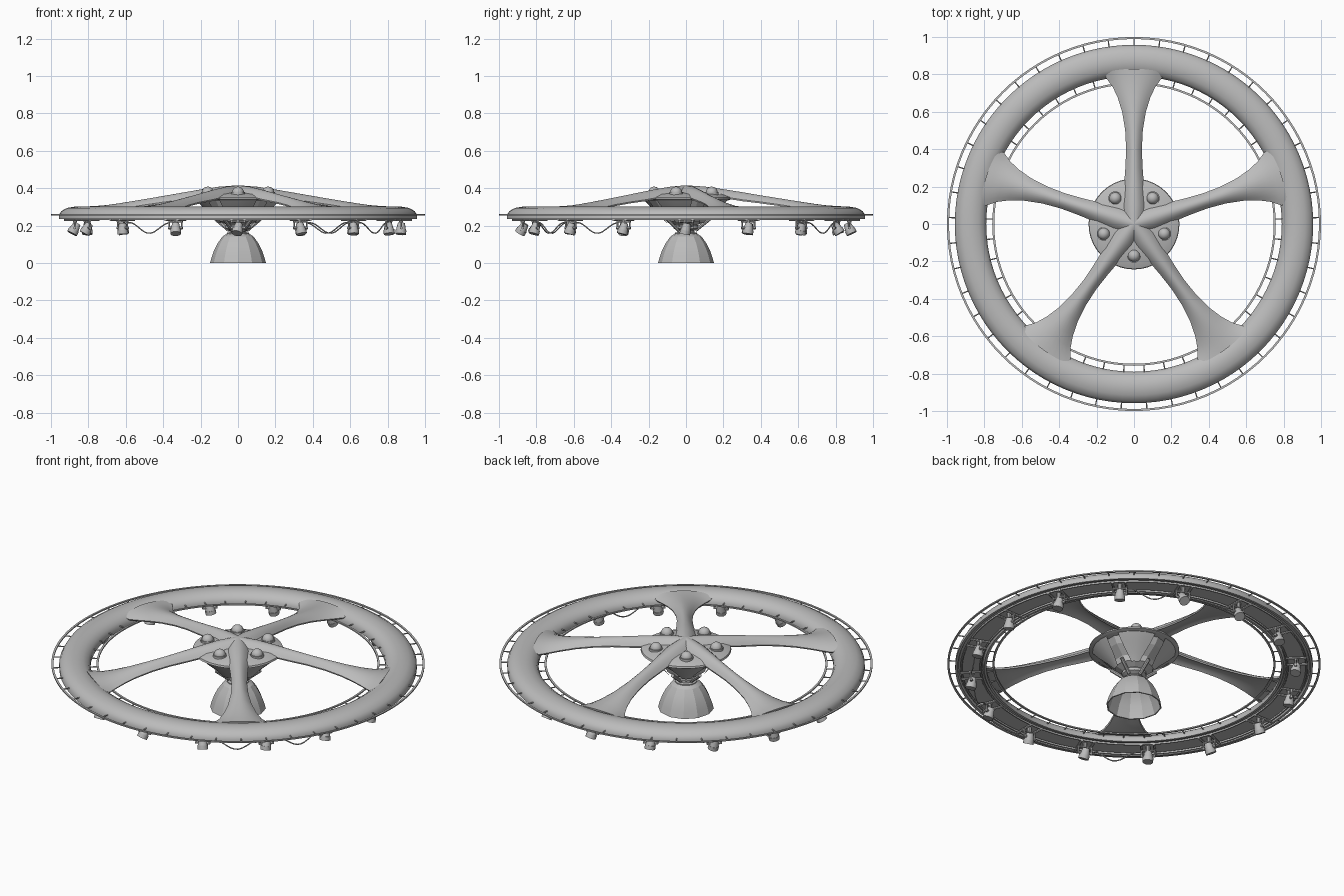
import bpy, bmesh, math, random
from mathutils import Vector, Matrix

if "Cube" in bpy.data.objects:
    bpy.data.objects.remove(bpy.data.objects["Cube"])

random.seed(4)
TAU = 2 * math.pi
grey = bpy.data.materials.new("warm_grey")
grey.diffuse_color = (0.5, 0.5, 0.5, 1)
grey.use_nodes = True
grey.node_tree.nodes["Principled BSDF"].inputs["Base Color"].default_value = grey.diffuse_color


def finish(name, bm, angle=35):
    bmesh.ops.recalc_face_normals(bm, faces=bm.faces)
    me = bpy.data.meshes.new(name)
    bm.to_mesh(me)
    bm.free()
    me.materials.append(grey)
    ob = bpy.data.objects.new(name, me)
    bpy.context.collection.objects.link(ob)
    if angle:
        bpy.ops.object.select_all(action='DESELECT')
        ob.select_set(True)
        bpy.context.view_layer.objects.active = ob
        bpy.ops.object.shade_smooth_by_angle(angle=math.radians(angle))
    return ob


def lathe(bm, prof, n, closed=False, phase=0.0):
    """Revolve (radius, z) points around z."""
    rings = []
    for r, z in prof:
        if r < 1e-5:
            rings.append([bm.verts.new((0, 0, z))] * n)
        else:
            rings.append([bm.verts.new((r * math.cos(phase + TAU * i / n),
                                        r * math.sin(phase + TAU * i / n), z)) for i in range(n)])
    pairs = list(zip(rings, rings[1:])) + ([(rings[-1], rings[0])] if closed else [])
    for a, b in pairs:
        for i in range(n):
            j = (i + 1) % n
            vs = list(dict.fromkeys((a[i], a[j], b[j], b[i])))
            if len(vs) > 2:
                bm.faces.new(vs)


def rod(bm, a, b, r1, r2=None, n=6):
    """Capped cylinder or cone between two points."""
    a, b = Vector(a), Vector(b)
    d = b - a
    m = Matrix.Translation((a + b) / 2) @ d.to_track_quat('Z', 'Y').to_matrix().to_4x4()
    bmesh.ops.create_cone(bm, cap_ends=True, segments=n, radius1=r1,
                          radius2=r1 if r2 is None else r2, depth=d.length, matrix=m)


def polar(r, a, z):
    return Vector((r * math.cos(a), r * math.sin(a), z))


# Rounded main ring with a recessed underside
bm = bmesh.new()
lathe(bm, [(.79, .235), (.79, .255), (.802, .277), (.83, .295), (.872, .302), (.915, .295),
           (.946, .277), (.958, .255), (.958, .235), (.945, .235), (.94, .248),
           (.81, .248), (.803, .235)], 96, True)
finish("main_ring", bm)

# Thin guard rails, each held by short radial pegs
for name, r0, r1, edge in (("outer_rail", .989, 1.0, .95), ("inner_rail", .747, .758, .80)):
    bm = bmesh.new()
    lathe(bm, [(r0, .255), (r1, .255), (r1, .262), (r0, .262)], 96, True)
    for k in range(45):
        a = math.radians(90 + 8 * k)
        rod(bm, polar((r0 + r1) / 2, a, .2585), polar(edge, a, .2585), .0035, n=5)
    finish(name, bm)

# Flared spokes: radius, half width, crown height, side drop
SECTIONS = [(0, .045, .416, .03), (.1, .058, .409, .035), (.2, .054, .395, .04),
            (.3, .046, .379, .04), (.4, .042, .362, .035), (.5, .047, .346, .033),
            (.6, .063, .330, .033), (.68, .087, .318, .035), (.74, .113, .310, .036),
            (.79, .145, .306, .034), (.83, .168, .304, .022)]
for k in range(5):
    bm = bmesh.new()
    a = math.radians(90 + 72 * k)
    fwd, side = Vector((math.cos(a), math.sin(a), 0)), Vector((-math.sin(a), math.cos(a), 0))
    rows = []
    for r, w, z, h in SECTIONS:
        row = []
        us = [-1 + i / 5 for i in range(11)]
        for u in us:
            back = .022 * u * u * (r / .83) ** 8
            row.append(bm.verts.new(fwd * (r - back) + side * (w * u) + Vector((0, 0, z - h * u * u))))
        for u in us[::-1]:
            back = .022 * u * u * (r / .83) ** 8
            row.append(bm.verts.new(fwd * (r - back) + side * (w * u * .96)
                                    + Vector((0, 0, z - h - .008 + .012 * (1 - u * u)))))
        rows.append(row)
    n = len(rows[0])
    for p, q in zip(rows, rows[1:]):
        for i in range(n):
            j = (i + 1) % n
            bm.faces.new((p[i], p[j], q[j], q[i]))
    bm.faces.new(rows[0])
    bm.faces.new(rows[-1][::-1])
    finish("spoke_%d" % (k + 1), bm, 45)

# Hub plate with a tapering faceted body under it
bm = bmesh.new()
lathe(bm, [(0, .385), (.1, .38), (.2, .368), (.24, .352), (.243, .342), (.225, .335), (0, .335)], 40)
finish("hub_plate", bm)
bm = bmesh.new()
lathe(bm, [(0, .34), (.205, .34), (.175, .30), (.115, .255), (.105, .225), (.065, .205), (0, .205)],
      10, phase=math.radians(18))
finish("hub_body", bm, 0)

# Shell panels and struts around the hub body
bm = bmesh.new()
for k in range(5):
    a = math.radians(54 + 72 * k)
    grid = []
    for r, z, half in ((.232, .345, 27), (.19, .30, 25), (.14, .255, 20), (.105, .215, 12)):
        grid.append([bm.verts.new(polar(r, a + math.radians(half * t), z)) for t in (-1, -.5, 0, .5, 1)])
    faces = [bm.faces.new((p[i], p[i + 1], q[i + 1], q[i]))
             for p, q in zip(grid, grid[1:]) for i in range(4)]
    bmesh.ops.solidify(bm, geom=faces, thickness=.006)
    b = a + math.radians(36)
    rod(bm, polar(.05, b, .175), polar(.125, b, .235), .01, n=8)
finish("hub_shells", bm)

# Domes on the hub plate
bm = bmesh.new()
for k in range(5):
    p = polar(.17, math.radians(54 + 72 * k), .375)
    rod(bm, p - Vector((0, 0, .02)), p + Vector((0, 0, .004)), .037, n=20)
    bmesh.ops.create_uvsphere(bm, u_segments=20, v_segments=10, radius=.032,
                              matrix=Matrix.Translation(p + Vector((0, 0, .002))))
finish("hub_domes", bm)

# Neck joint and bell
bm = bmesh.new()
lathe(bm, [(0, .225), (.05, .22), (.066, .20), (.066, .185), (.045, .175), (.045, .165),
           (.06, .162), (.06, .15), (0, .15)], 20)
finish("neck", bm)
bm = bmesh.new()
lathe(bm, [(0, .166), (.05, .164), (.082, .143), (.108, .108), (.128, .068), (.140, .035), (.15, 0),
           (.143, 0), (.122, .065), (.10, .105), (.075, .135), (0, .152)], 12)
finish("bell", bm, 20)

# Pipes running round the underside
for name, r in (("inner_pipe", .822), ("outer_pipe", .925)):
    bm = bmesh.new()
    lathe(bm, [(r + .006 * math.cos(TAU * i / 6), .236 + .006 * math.sin(TAU * i / 6))
               for i in range(6)], 96, True)
    finish(name, bm, 60)

# Hanging lamps: mount bar, yoke and tapered can
for k in range(16):
    a = TAU * k / 16
    out, tan = polar(1, a, 0), polar(1, a + TAU / 4, 0)
    c = polar(.872, a, .188)
    bm = bmesh.new()
    for s in (-1, 1):
        rod(bm, polar(.818, a, .231) + tan * s * .035, polar(.93, a, .231) + tan * s * .035, .007)
        rod(bm, c + tan * s * .036, c + tan * s * .036 + Vector((0, 0, .034)), .005)
        rod(bm, c + tan * s * .022, c + tan * s * .040, .008)
    rod(bm, c + tan * .04 + Vector((0, 0, .034)), c - tan * .04 + Vector((0, 0, .034)), .006)
    rod(bm, c + Vector((0, 0, .03)), c + Vector((0, 0, .06)), .012, n=10)
    d = (out * random.uniform(-.3, .7) + tan * random.uniform(-.25, .25) - Vector((0, 0, 1))).normalized()
    rod(bm, c - d * .026, c + d * .012, .019, .027, 14)
    rod(bm, c + d * .012, c + d * .034, .029, .029, 14)
    finish("lamp_%02d" % (k + 1), bm)

# Slack cables between some lamps
bm = bmesh.new()
for deg in (-123.75, -56.25, -33.75, 56.25):
    pts = []
    for i in range(13):
        t = i / 12
        pts.append(polar(.872, math.radians(deg + 17 * (t - .5)),
                         .215 - .055 * math.sin(math.pi * t) ** 2 + .008 * math.sin(TAU * t)))
    for p, q in zip(pts, pts[1:]):
        rod(bm, p, q, .0035, n=5)
finish("cables", bm, 60)
